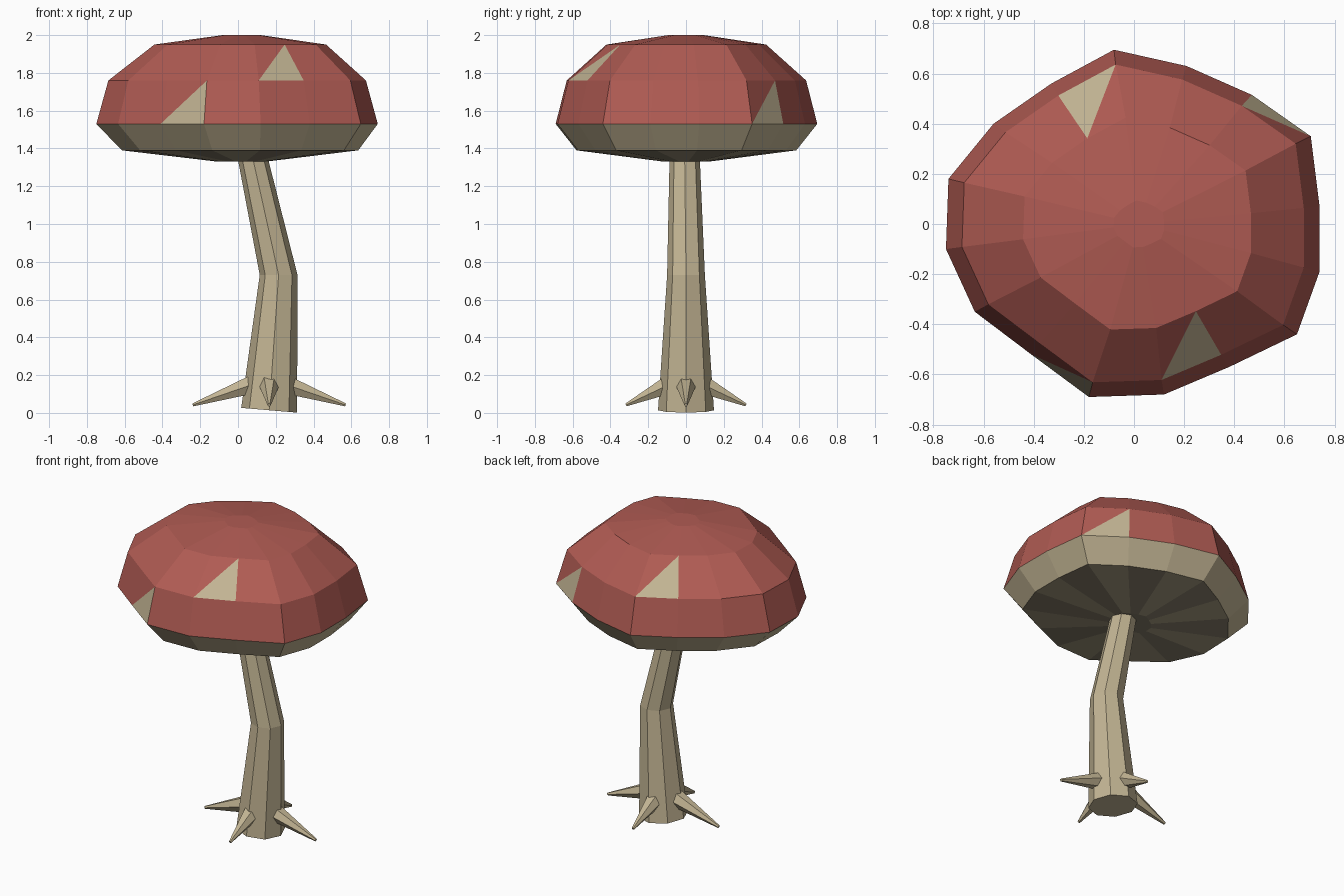
import bpy
import bmesh
from math import cos, sin, pi
from mathutils import Vector

default_cube = bpy.data.objects.get("Cube")
if default_cube:
    bpy.data.objects.remove(default_cube, do_unlink=True)


def linear(channel):
    value = channel / 255
    return value / 12.92 if value <= 0.04045 else ((value + 0.055) / 1.055) ** 2.4


def make_material(name, rgb):
    colour = [linear(channel) for channel in rgb] + [1.0]
    material = bpy.data.materials.new(name)
    material.use_nodes = True
    material.diffuse_color = colour
    shader = next(n for n in material.node_tree.nodes if n.type == 'BSDF_PRINCIPLED')
    shader.inputs["Base Color"].default_value = colour
    return material


red = make_material("cap red", (176, 91, 83))
cream = make_material("stalk cream", (194, 180, 147))
gill_light = make_material("light gill", (160, 150, 124))
gill_dark = make_material("dark gill", (132, 123, 104))


def finish(bm, name, materials):
    bmesh.ops.recalc_face_normals(bm, faces=bm.faces[:])
    mesh = bpy.data.meshes.new(name)
    bm.to_mesh(mesh)
    bm.free()
    for material in materials:
        mesh.materials.append(material)
    obj = bpy.data.objects.new(name, mesh)
    bpy.context.collection.objects.link(obj)
    return obj


# Irregular rim outline, clockwise from the back
RIM = [(-.08, .695), (.21, .63), (.47, .515), (.705, .35),
       (.74, .07), (.74, -.19), (.65, -.44), (.38, -.57),
       (.12, -.68), (-.18, -.69), (-.41, -.52), (-.635, -.35),
       (-.75, -.1), (-.74, .18), (-.56, .4), (-.33, .56)]

# Cap levels from the bottom up: height, outline scale, sideways shift
LEVELS = [(1.33, .17, .02), (1.39, .84, .015), (1.53, 1, 0),
          (1.76, .915, 0), (1.95, .61, .015), (2, .135, .02)]

# Pale triangular patches: (level below, segment)
SPOTS = {(2, 9), (2, 2), (3, 7), (3, 15)}
RED, CREAM, LIGHT, DARK = range(4)


def build_cap():
    bm = bmesh.new()
    rings = [[bm.verts.new((x * scale + shift, y * scale, z)) for x, y in RIM]
             for z, scale, shift in LEVELS]
    bm.faces.new(rings[0]).material_index = DARK
    bm.faces.new(rings[-1]).material_index = RED
    count = len(RIM)
    for level in range(len(rings) - 1):
        low, high = rings[level], rings[level + 1]
        for i in range(count):
            j = (i + 1) % count
            outer = bm.faces.new((low[i], low[j], high[i]))
            inner = bm.faces.new((low[j], high[j], high[i]))
            if level == 0:
                colour = DARK if i % 2 else LIGHT
            else:
                colour = CREAM if level == 1 else RED
            outer.material_index = inner.material_index = colour
            if (level, i) in SPOTS:
                outer.material_index = CREAM
    return finish(bm, "cap", [red, cream, gill_light, gill_dark])


# Bent eight-sided stalk: centre, radius and slope of each section
def build_stalk():
    sections = [((.165, 0, .014), .148, -.085),
                ((.215, 0, .73), .1, 0),
                ((.078, -.007, 1.35), .08, 0)]
    bm = bmesh.new()
    rings = []
    for centre, radius, slope in sections:
        ring = []
        for k in range(8):
            dx, dy = radius * cos(k * pi / 4), radius * sin(k * pi / 4)
            ring.append(bm.verts.new(Vector(centre) + Vector((dx, dy, dx * slope))))
        rings.append(ring)
    for low, high in zip(rings, rings[1:]):
        for k in range(8):
            j = (k + 1) % 8
            bm.faces.new((low[k], low[j], high[j], high[k]))
    bm.faces.new(rings[0])
    bm.faces.new(rings[-1])
    return finish(bm, "stalk", [cream])


# Tapered six-sided root pointing outwards and down
def build_root(name, direction, reach):
    axis = Vector(direction)
    side = Vector((-axis.y, axis.x, 0))
    foot = Vector((.165, 0, 0))
    start = foot + axis * .09 + Vector((0, 0, .15))
    tip = foot + axis * reach + Vector((0, 0, .042))
    up = (tip - start).normalized().cross(side)
    bm = bmesh.new()
    rings = [[bm.verts.new(point + (side * cos(k * pi / 3) + up * sin(k * pi / 3)) * radius)
              for k in range(6)]
             for point, radius in ((start, .056), (tip, .009))]
    for k in range(6):
        j = (k + 1) % 6
        bm.faces.new((rings[0][k], rings[0][j], rings[1][j], rings[1][k]))
    for ring in rings:
        bm.faces.new(ring)
    return finish(bm, name, [cream])


build_cap()
build_stalk()
build_root("left_root", (1, 0, 0), .405)
build_root("right_root", (-1, 0, 0), .405)
build_root("front_root", (0, -1, 0), .318)
build_root("back_root", (0, 1, 0), .318)
